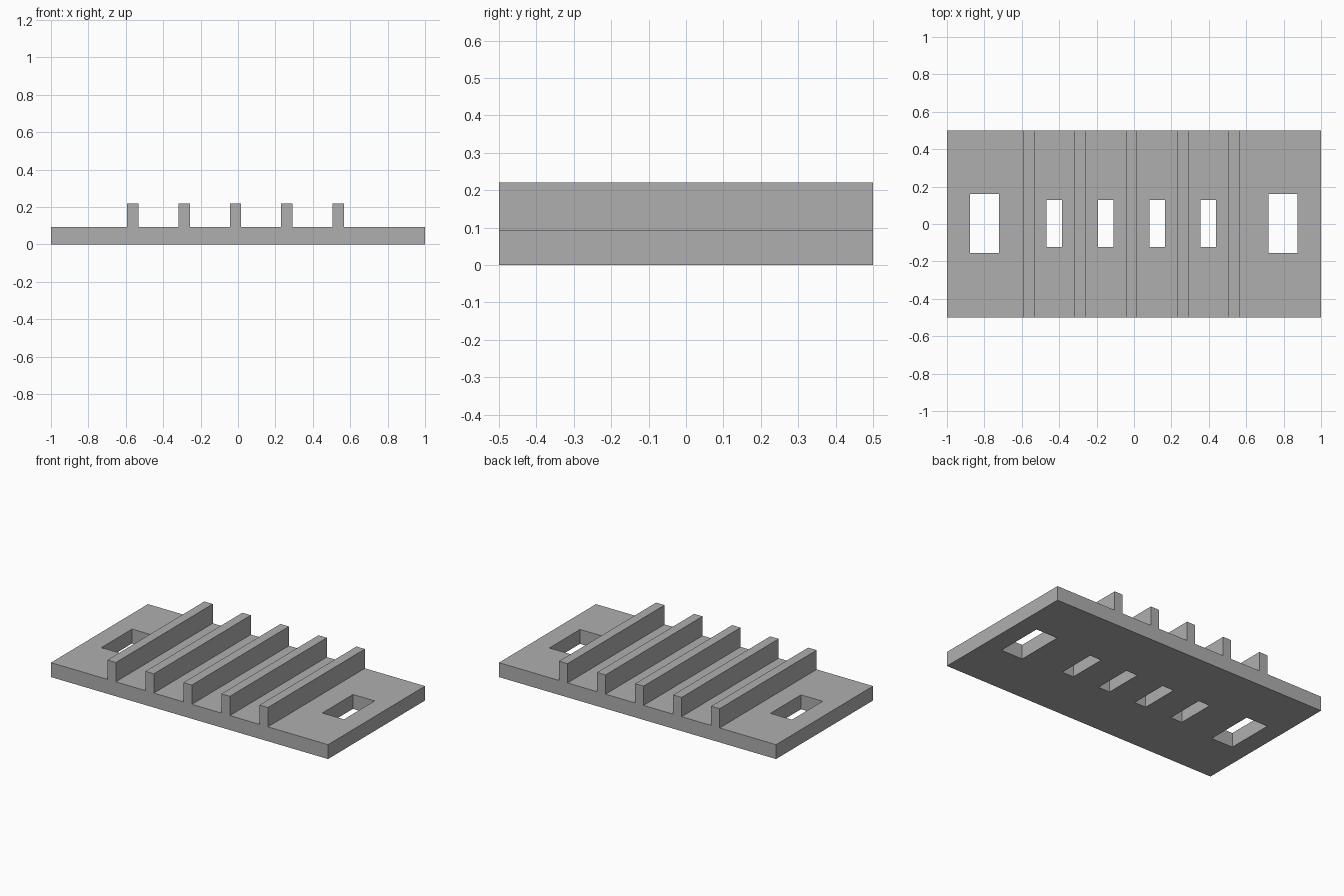
import bpy, bmesh
from mathutils import Matrix, Vector

default = bpy.data.objects.get("Cube")
if default:
    bpy.data.objects.remove(default, do_unlink=True)

# Single grey material
GREY = (0.43, 0.43, 0.43, 1.0)
grey = bpy.data.materials.new("plain grey")
grey.use_nodes = True
grey.diffuse_color = GREY
grey.node_tree.nodes["Principled BSDF"].inputs["Base Color"].default_value = GREY


def make_boxes(name, boxes):
    """One flat-shaded object from a list of (centre, size) boxes."""
    bm = bmesh.new()
    for centre, size in boxes:
        matrix = Matrix.Translation(centre) @ Matrix.Diagonal(Vector((*size, 1)))
        bmesh.ops.create_cube(bm, size=1, matrix=matrix)
    mesh = bpy.data.meshes.new(name)
    bm.to_mesh(mesh)
    bm.free()
    mesh.materials.append(grey)
    obj = bpy.data.objects.new(name, mesh)
    bpy.context.collection.objects.link(obj)
    return obj


BASE_H, TOP_H = 0.094, 0.22
PITCH, MIDDLE = 0.2745, -0.0135

# Base plate
base = make_boxes("base_plate", [((0, 0, BASE_H / 2), (2, 1, BASE_H))])

# Through slots: two large at the ends, four small between the ribs
slots = [((x, 0.002, BASE_H / 2), (0.156, 0.316, 0.3)) for x in (-0.799, 0.796)]
slots += [((MIDDLE + (i - 1.5) * PITCH, 0.002, BASE_H / 2), (0.083, 0.252, 0.3))
          for i in range(4)]
cutter = make_boxes("slot_cutter", slots)
cutter.hide_render = True

cut = base.modifiers.new("slots", "BOOLEAN")
cut.operation = "DIFFERENCE"
cut.solver = "EXACT"
cut.object = cutter
bpy.context.view_layer.objects.active = base
bpy.ops.object.modifier_apply(modifier=cut.name)
bpy.data.objects.remove(cutter, do_unlink=True)

# Five upright ribs running front to back
for i in range(5):
    x = MIDDLE + (i - 2) * PITCH
    make_boxes(f"rib_{i + 1}", [((x, 0, (BASE_H + TOP_H) / 2), (0.061, 1, TOP_H - BASE_H))])
